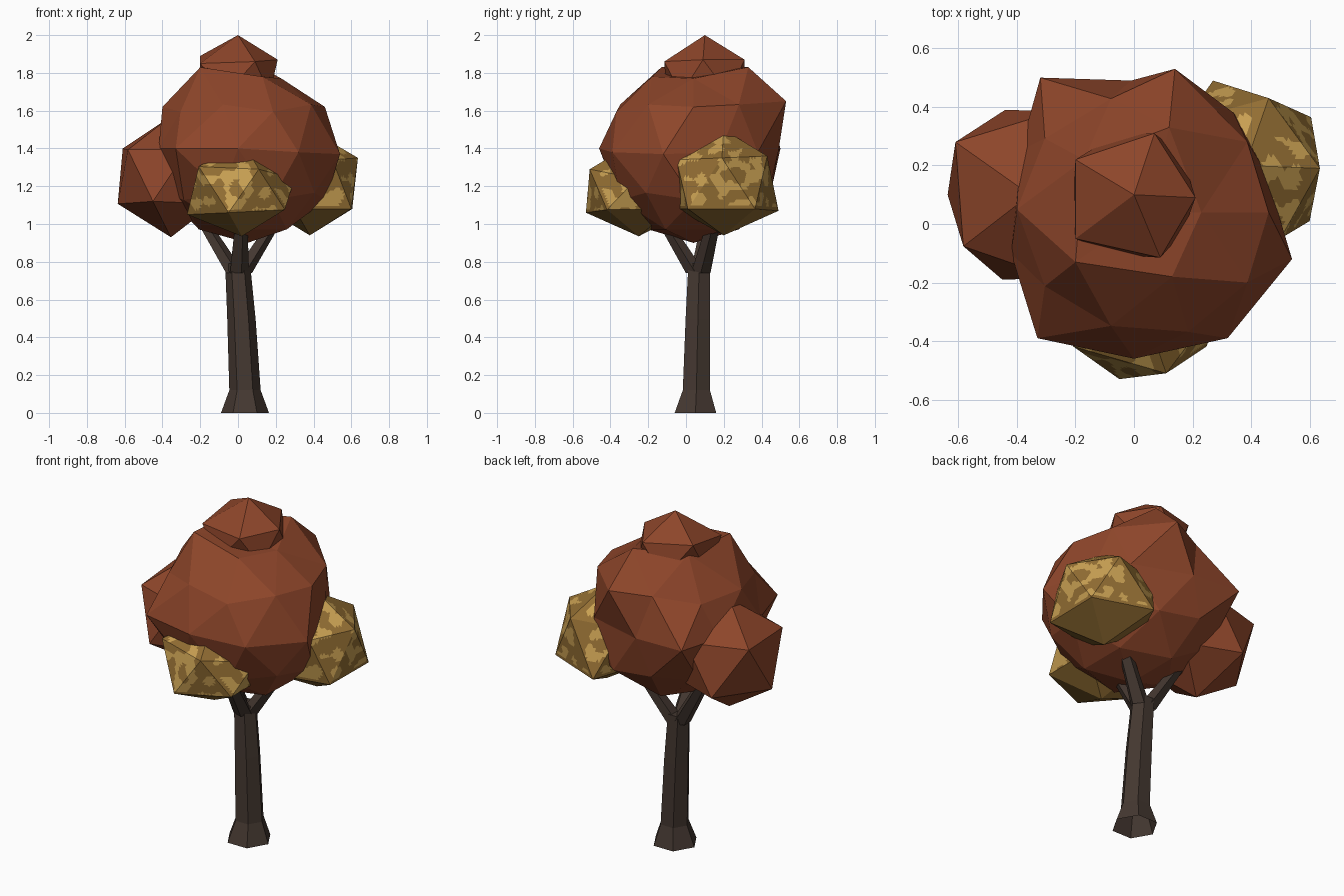
import bpy, bmesh, math
from mathutils import Vector, noise

if "Cube" in bpy.data.objects:
    bpy.data.objects.remove(bpy.data.objects["Cube"])


def material(name, rgb):
    m = bpy.data.materials.new(name)
    m.diffuse_color = (*rgb, 1)
    m.use_nodes = True
    m.node_tree.nodes["Principled BSDF"].inputs["Base Color"].default_value = m.diffuse_color
    return m


BARK = material("dark bark", (0.058, 0.039, 0.030))
RUST = material("rust leaves", (0.268, 0.060, 0.023))
GOLD = material("gold leaves", (0.29, 0.155, 0.033))
PALE = material("pale gold leaves", (0.58, 0.35, 0.085))


def finish(name, bm, mats):
    bmesh.ops.recalc_face_normals(bm, faces=bm.faces)
    me = bpy.data.meshes.new(name)
    bm.to_mesh(me)
    bm.free()
    for m in mats:
        me.materials.append(m)
    ob = bpy.data.objects.new(name, me)
    bpy.context.collection.objects.link(ob)


def limb(name, rings, sides):
    """Stack of horizontal polygon rings (x, y, z, radius), open below."""
    bm = bmesh.new()
    loops = []
    for x, y, z, r in rings:
        loops.append([bm.verts.new((x + r * math.cos(math.tau * i / sides),
                                    y + r * math.sin(math.tau * i / sides), z))
                      for i in range(sides)])
    for a, b in zip(loops, loops[1:]):
        for i in range(sides):
            j = (i + 1) % sides
            bm.faces.new((a[i], a[j], b[j], b[i]))
    bm.faces.new(loops[-1])
    finish(name, bm, [BARK])


def clump(name, centre, size, detail=1, nudges=(), spotted=False):
    """Faceted leaf ball; nudges pull the nearest corner to a point."""
    bm = bmesh.new()
    bmesh.ops.create_icosphere(bm, subdivisions=detail, radius=1)
    c = Vector(centre)
    for v in bm.verts:
        v.co = c + Vector((v.co.x * size[0], v.co.y * size[1], v.co.z * size[2]))
    for p in nudges:
        p = Vector(p)
        min(bm.verts, key=lambda v: (v.co - p).length).co = p
    if spotted:
        # fine coplanar faces so pale patches can be coloured by a noise rule
        bmesh.ops.subdivide_edges(bm, edges=bm.edges[:], cuts=15, use_grid_fill=True)
        floor = c.z - 0.45 * size[2]
        for f in bm.faces:
            p = f.calc_center_median()
            if p.z > floor and noise.noise(p * 14) > 0.13:
                f.material_index = 1
    finish(name, bm, [GOLD, PALE] if spotted else [RUST])


# trunk with flared foot
limb("trunk", [(0.037, 0.05, 0, 0.127), (0.037, 0.055, 0.12, 0.083),
               (0.018, 0.063, 0.5, 0.075), (-0.002, 0.07, 0.79, 0.066)], 6)

# three branches reaching into the leaf clumps
for side, x, y in (("left", -0.24, 0.13), ("right", 0.25, 0.17), ("front", 0.02, -0.17)):
    limb(side + "_branch", [(x * 0.08, 0.07 + (y - 0.07) * 0.08, 0.74, 0.054),
                            (x, y, 1.1, 0.032)], 5)

# main crown
clump("main_crown", (0.05, 0.04, 1.38), (0.49, 0.48, 0.48), 2, nudges=[
    (0.14, 0.53, 1.65), (-0.01, 0.49, 1.39), (-0.32, 0.50, 1.40),
    (-0.39, 0.25, 1.40), (-0.42, -0.10, 1.40), (-0.33, -0.39, 1.40),
    (0.00, -0.46, 1.40), (0.32, -0.39, 1.38), (0.54, -0.12, 1.37),
    (0.45, 0.18, 1.38), (0.34, 0.38, 1.38),
    (-0.40, 0.05, 1.62), (0.46, 0.04, 1.62), (-0.20, -0.13, 1.83),
    (0.05, 0.04, 1.79), (0.23, 0.04, 1.77), (0.13, -0.18, 1.78),
    (0.12, 0.33, 1.83), (-0.17, 0.22, 1.83)])

# smaller clumps
clump("top_clump", (0, 0.1, 1.785), (0.232, 0.24, 0.215), nudges=[
    (-0.20, 0.22, 1.89), (-0.20, -0.05, 1.85), (0.07, 0.31, 1.87),
    (0.09, -0.115, 1.86), (0.21, 0.09, 1.87)])
clump("left_clump", (-0.355, 0.1, 1.25), (0.315, 0.335, 0.32),
      nudges=[(-0.61, 0.28, 1.40), (-0.45, -0.19, 1.12), (-0.44, 0.39, 1.11)])
clump("right_clump", (0.38, 0.2, 1.22), (0.285, 0.29, 0.28), spotted=True, nudges=[
    (0.27, 0.49, 1.07), (0.46, 0.43, 1.36), (0.605, 0.365, 1.08),
    (0.635, 0.19, 1.35), (0.60, 0.01, 1.08), (0.50, -0.05, 1.34),
    (0.30, -0.05, 1.08)])
clump("front_clump", (0.02, -0.25, 1.19), (0.315, 0.32, 0.255), spotted=True, nudges=[
    (-0.27, -0.25, 1.05), (0.30, -0.26, 1.24), (0.11, -0.51, 1.29),
    (-0.05, -0.53, 1.06)])
